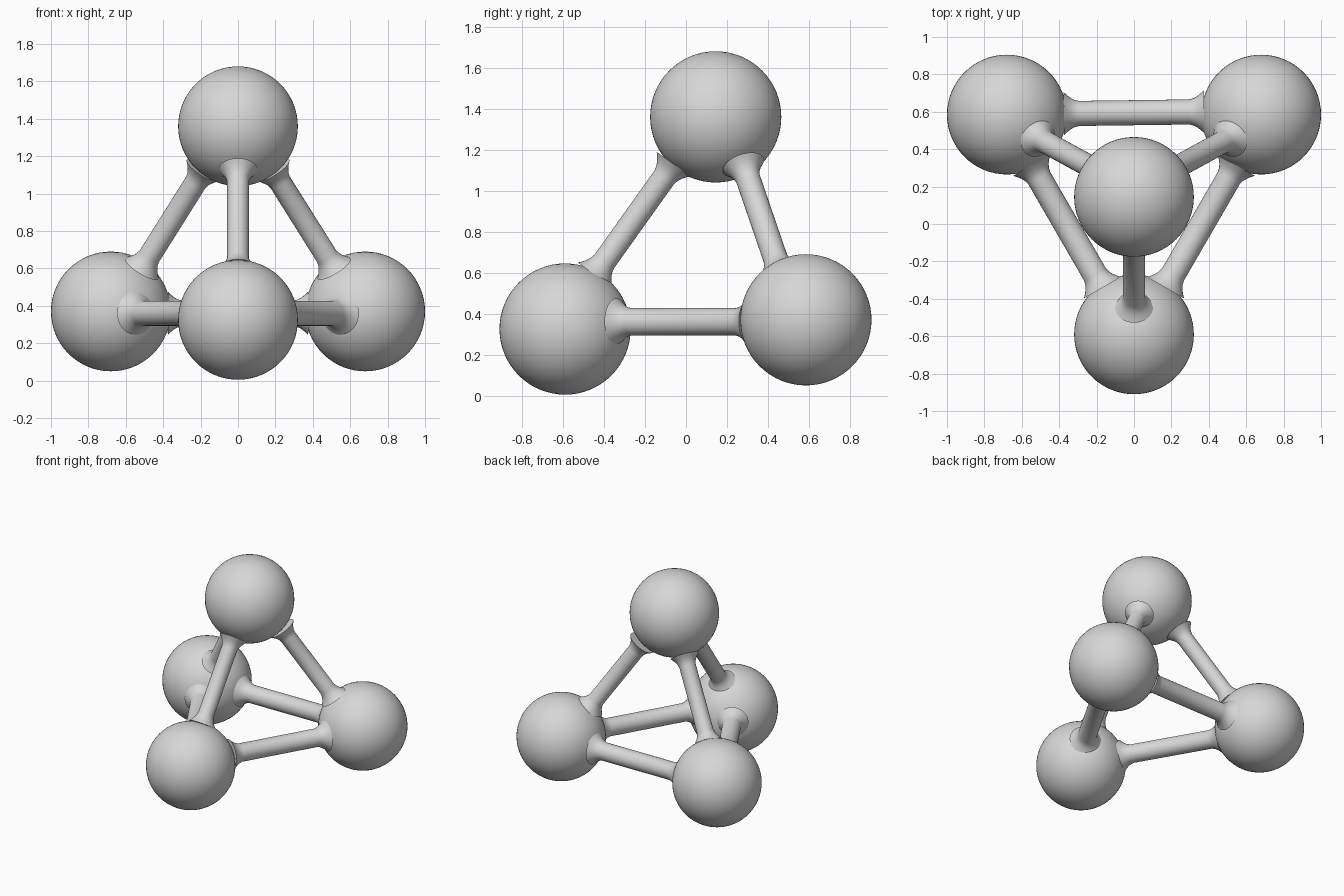
import bpy
import bmesh
import math
from mathutils import Vector

default = bpy.data.objects.get("Cube")
if default:
    bpy.data.objects.remove(default, do_unlink=True)

grey = bpy.data.materials.new("plain_grey")
grey.use_nodes = True
COLOUR = (0.68, 0.68, 0.68, 1)
grey.diffuse_color = COLOUR
grey.node_tree.nodes["Principled BSDF"].inputs["Base Color"].default_value = COLOUR

BALL_RADIUS = 0.32


def finish(bm, name):
    bmesh.ops.recalc_face_normals(bm, faces=bm.faces[:])
    mesh = bpy.data.meshes.new(name)
    bm.to_mesh(mesh)
    bm.free()
    mesh.materials.append(grey)
    obj = bpy.data.objects.new(name, mesh)
    bpy.context.collection.objects.link(obj)
    bpy.ops.object.select_all(action="DESELECT")
    obj.select_set(True)
    bpy.context.view_layer.objects.active = obj
    bpy.ops.object.shade_smooth_by_angle(angle=math.radians(40))
    return obj


def ball(name, centre):
    bm = bmesh.new()
    bmesh.ops.create_uvsphere(bm, u_segments=64, v_segments=32, radius=BALL_RADIUS)
    bmesh.ops.translate(bm, verts=bm.verts[:], vec=centre)
    finish(bm, name)


def rod(name, start, end, radius, rim):
    """Round rod between two rim centres, flaring out at both ends."""
    start, end = Vector(start), Vector(end)
    axis = end - start
    length = axis.length
    # Concave flare: distance from the rim and share of the extra radius
    flare = [(0, 1), (0.015, 0.7), (0.035, 0.37), (0.055, 0.14), (0.08, 0)]
    half = [(d, radius + (rim - radius) * k) for d, k in flare]
    profile = half + [(length - d, r) for d, r in reversed(half)]
    turn = axis.to_track_quat("Z", "Y")
    sides = 32
    bm = bmesh.new()
    rings = []
    for along, r in profile:
        ring = []
        for i in range(sides):
            a = math.tau * i / sides
            point = Vector((r * math.cos(a), r * math.sin(a), along))
            ring.append(bm.verts.new(start + turn @ point))
        rings.append(ring)
    for low, high in zip(rings, rings[1:]):
        for i in range(sides):
            j = (i + 1) % sides
            bm.faces.new((low[i], low[j], high[j], high[i]))
    bm.faces.new(rings[0])
    bm.faces.new(rings[-1])
    finish(bm, name)


# Balls and rods on the centre line
ball("top_ball", (0, 0.145, 1.36))
ball("front_ball", (0, -0.59, 0.325))
rod("front_upright_rod", (0, -0.445, 0.59), (0, -0.06, 1.13), 0.058, 0.102)
rod("back_base_rod", (-0.375, 0.59, 0.36), (0.375, 0.6, 0.36), 0.067, 0.115)

# Mirrored balls and rods
for side, s in (("left", 1), ("right", -1)):
    ball(side + "_back_ball", (s * 0.68, 0.585, 0.37))
    rod(side + "_base_rod", (s * 0.168, -0.34, 0.36), (s * 0.547, 0.315, 0.36),
        0.067, 0.115)
    rod(side + "_upright_rod", (s * 0.515, 0.46, 0.6), (s * 0.185, 0.28, 1.125),
        0.06, 0.105)
